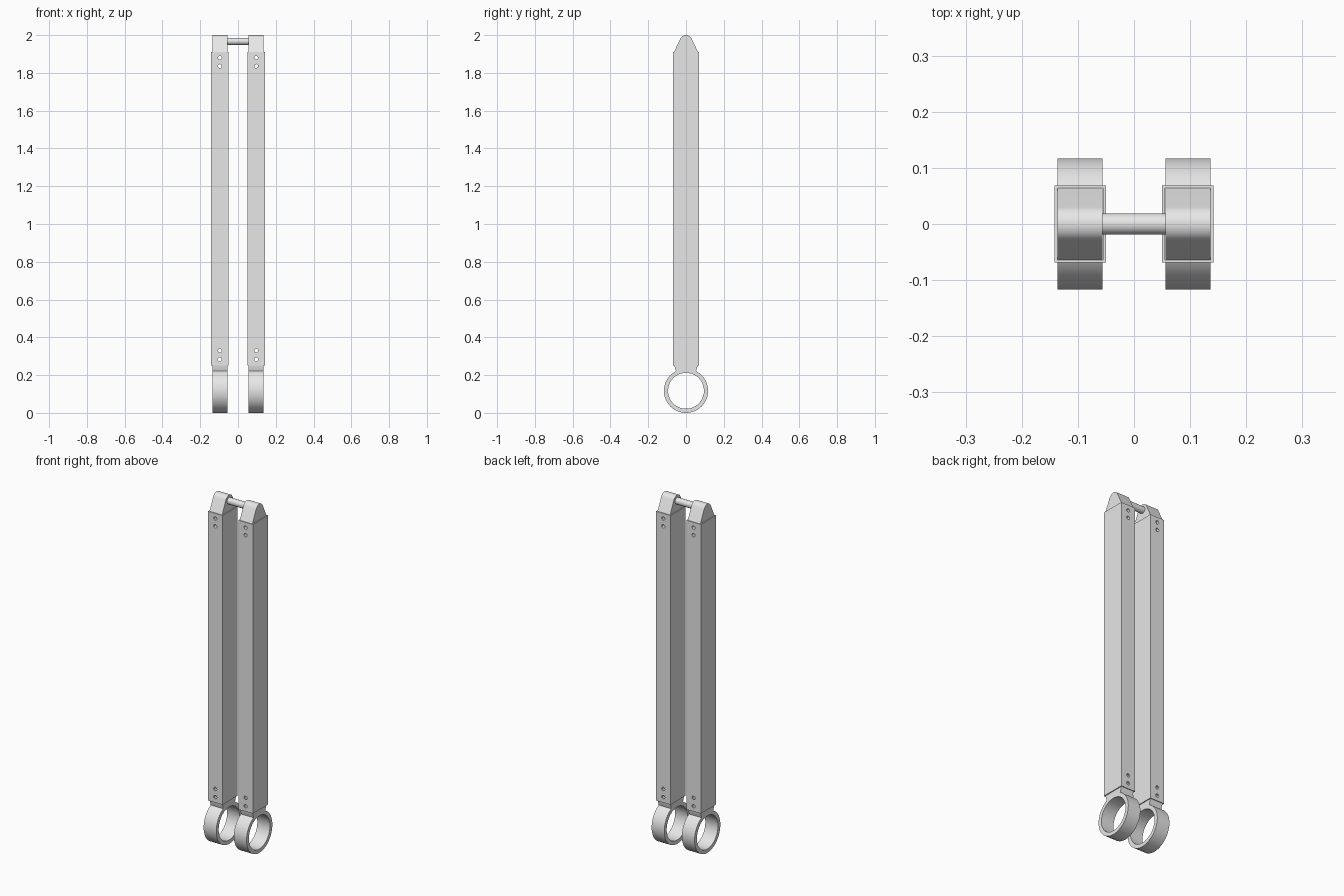
import bpy, bmesh, math
from mathutils import Matrix

if "Cube" in bpy.data.objects:
    bpy.data.objects.remove(bpy.data.objects["Cube"])

grey = bpy.data.materials.new("light grey metal")
grey.diffuse_color = (0.8, 0.8, 0.8, 1)
grey.use_nodes = True
grey.node_tree.nodes["Principled BSDF"].inputs["Base Color"].default_value = grey.diffuse_color

R_OUT, R_IN, RING_Z = 0.117, 0.095, 0.117
TIP_R, TIP_Z = 0.033, 1.967
BAR_X, HALF_EYE = 0.096, 0.04


def make(name, bm):
    bmesh.ops.recalc_face_normals(bm, faces=bm.faces)
    me = bpy.data.meshes.new(name)
    bm.to_mesh(me)
    bm.free()
    me.materials.append(grey)
    ob = bpy.data.objects.new(name, me)
    bpy.context.collection.objects.link(ob)
    return ob


def extrude(name, points, x, half):
    """Extrude a (y, z) outline along x."""
    bm = bmesh.new()
    face = bm.faces.new([bm.verts.new((x - half, y, z)) for y, z in points])
    new = bmesh.ops.extrude_face_region(bm, geom=[face])["geom"]
    bmesh.ops.translate(bm, vec=(2 * half, 0, 0),
                        verts=[v for v in new if isinstance(v, bmesh.types.BMVert)])
    return make(name, bm)


def cylinders(name, items):
    """Cylinders from (centre, radius, length, axis, segments)."""
    bm = bmesh.new()
    for c, r, length, axis, seg in items:
        rot = Matrix.Rotation(math.pi / 2, 4, 'Y' if axis == 'X' else 'X')
        bmesh.ops.create_cone(bm, cap_ends=True, segments=seg, radius1=r, radius2=r,
                              depth=length, matrix=Matrix.Translation(c) @ rot)
    return make(name, bm)


def cut(ob, cutter):
    mod = ob.modifiers.new("cut", 'BOOLEAN')
    mod.operation, mod.solver, mod.object = 'DIFFERENCE', 'EXACT', cutter
    dg = bpy.context.evaluated_depsgraph_get()
    me = bpy.data.meshes.new_from_object(ob.evaluated_get(dg))
    ob.modifiers.clear()
    ob.data = me
    bpy.data.objects.remove(cutter)


def smooth(ob):
    ob.data.shade_smooth()
    ob.data.set_sharp_from_angle(angle=math.radians(25))


def arc(cz, r, a0, a1, n):
    return [(r * math.cos(math.radians(a0 + (a1 - a0) * i / n)),
             cz + r * math.sin(math.radians(a0 + (a1 - a0) * i / n))) for i in range(n + 1)]


def bolt_holes(x, heights):
    return cylinders("bolt_cutter", [((x, 0, z), 0.01, 0.4, 'Y', 24) for z in heights])


LOW, HIGH = (0.283, 0.33), (1.836, 1.88)
for side, s in (("left", -1), ("right", 1)):
    x = s * BAR_X

    # hollow square tube
    bm = bmesh.new()
    loops = []
    for hx, hy in ((0.046, 0.069), (0.0405, 0.0645)):
        for z in (0.252, 1.91):
            loops.append([bm.verts.new((x + i * hx, j * hy, z))
                          for i, j in ((-1, -1), (1, -1), (1, 1), (-1, 1))])
    for a, b in ((0, 1), (1, 3), (3, 2), (2, 0)):
        for k in range(4):
            n = (k + 1) % 4
            bm.faces.new((loops[a][k], loops[a][n], loops[b][n], loops[b][k]))
    tube = make(side + "_tube", bm)
    cut(tube, bolt_holes(x, LOW + HIGH))
    smooth(tube)

    # tapered upper end plug with rounded tip
    top = extrude(side + "_upper_end",
                  [(-0.064, 1.8), (0.064, 1.8), (0.064, 1.91)]
                  + arc(TIP_Z, TIP_R, 25.6, 154.4, 20) + [(-0.064, 1.91)], x, HALF_EYE)
    cut(top, bolt_holes(x, HIGH))
    smooth(top)

    # lower end plug with bearing ring
    low = extrude(side + "_ring_end",
                  [(-0.062, 0.37), (-0.062, 0.25)] + arc(RING_Z, R_OUT, 117, 423, 60)
                  + [(0.062, 0.25), (0.062, 0.37)], x, HALF_EYE)
    cut(low, cylinders("ring_cutter", [((x, 0, RING_Z), R_IN, 0.2, 'X', 64)]))
    cut(low, bolt_holes(x, LOW))
    smooth(low)

# cross pin joining the upper ends
smooth(cylinders("cross_pin", [((0, 0, TIP_Z), 0.019, 0.13, 'X', 32)]))
